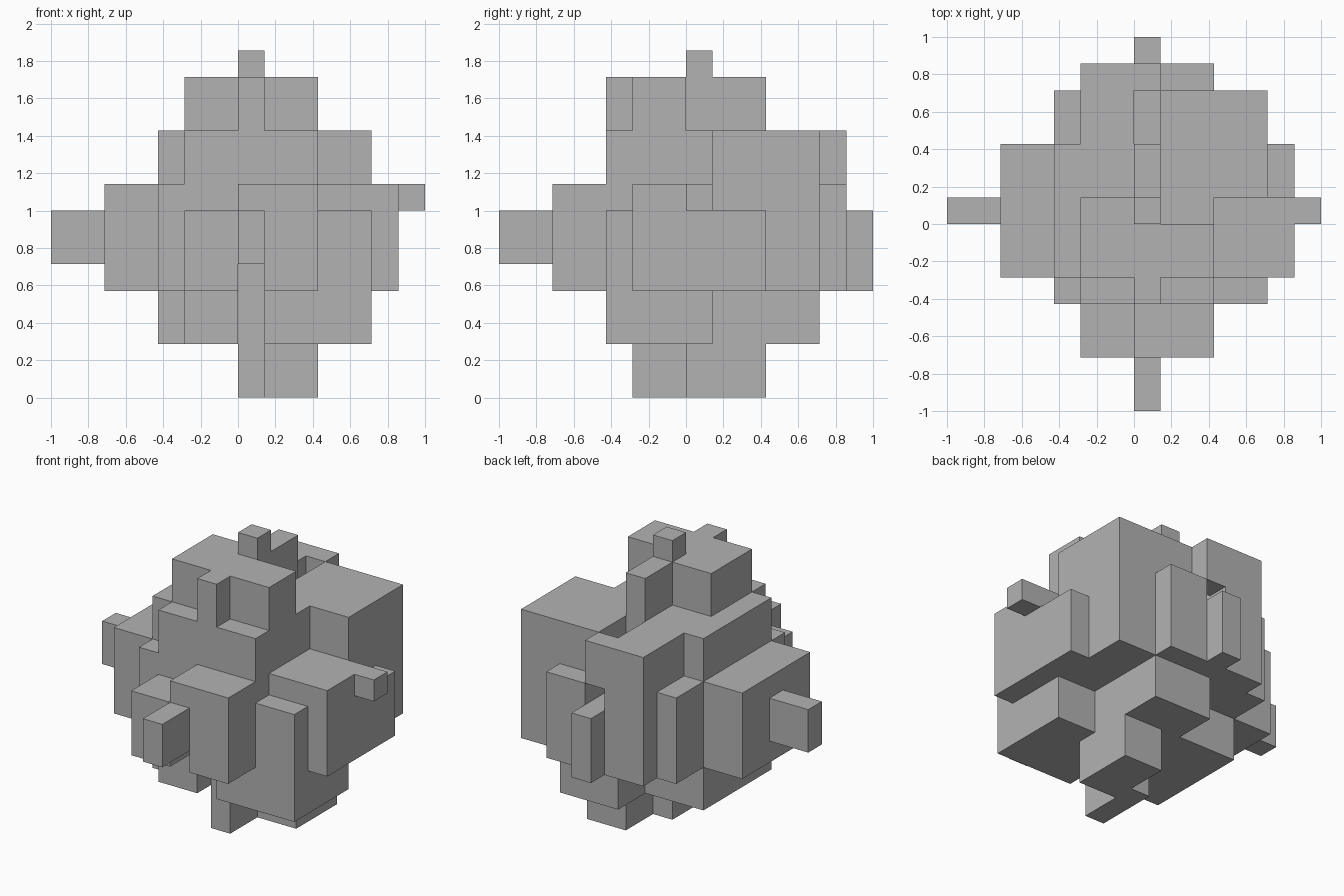
import bpy
import bmesh
from mathutils import Vector

UNIT = 1 / 7  # edge of one grid cell

start_cube = bpy.data.objects.get("Cube")
if start_cube:
    bpy.data.objects.remove(start_cube, do_unlink=True)

grey = bpy.data.materials.new("plain_grey")
grey.use_nodes = True
colour = (0.45, 0.45, 0.45, 1)
grey.diffuse_color = colour
grey.node_tree.nodes["Principled BSDF"].inputs["Base Color"].default_value = colour


def block(name, x, y, z):
    """Add a box spanning the given cell ranges on each axis."""
    low, high = (Vector(corner) * UNIT for corner in zip(x, y, z))
    bm = bmesh.new()
    bmesh.ops.create_cube(bm, size=1)
    for v in bm.verts:
        v.co = Vector([a if c < 0 else b for c, a, b in zip(v.co, low, high)])
    mesh = bpy.data.meshes.new(name)
    bm.to_mesh(mesh)
    bm.free()
    mesh.materials.append(grey)
    bpy.context.collection.objects.link(bpy.data.objects.new(name, mesh))


# Central mass
block("core", x=(-2, 3), y=(-2, 3), z=(2, 10))

# Pinwheel crown and its cap
block("crown_right_wing", x=(-2, 0), y=(-2, 1), z=(10, 12))
block("crown_spine", x=(0, 1), y=(-3, 3), z=(10, 12))
block("crown_left_wing", x=(1, 3), y=(-2, 0), z=(10, 12))
block("crown_cap", x=(0, 1), y=(0, 1), z=(12, 13))

# Front panels, leaving a slot low in the middle
block("front_top_panel", x=(-2, 3), y=(-3, -2), z=(8, 10))
block("front_right_panel", x=(-2, 0), y=(-3, -2), z=(2, 8))
block("front_right_ledge", x=(-3, -2), y=(-3, -2), z=(4, 8))
block("front_middle_panel", x=(0, 1), y=(-3, -2), z=(5, 8))
block("front_left_panel", x=(1, 3), y=(-3, -2), z=(2, 8))
block("front_left_ledge", x=(3, 5), y=(-3, -2), z=(2, 7))

# Front bumps and arm
block("front_right_bump", x=(-2, 0), y=(-5, -3), z=(4, 7))
block("front_middle_bump", x=(0, 1), y=(-5, -3), z=(5, 8))
block("front_left_bump", x=(1, 3), y=(-5, -3), z=(4, 8))
block("front_arm", x=(0, 1), y=(-7, -5), z=(5, 7))

# Large left back corner
block("corner_back", x=(1, 5), y=(3, 5), z=(4, 10))
block("corner_side", x=(3, 5), y=(1, 3), z=(4, 10))

# Back blocks around a sunken slot, and back arm
block("back_right_tower", x=(-2, 0), y=(3, 6), z=(4, 10))
block("back_bridge", x=(0, 1), y=(5, 6), z=(8, 10))
block("back_slot_floor", x=(0, 1), y=(3, 6), z=(4, 7))
block("back_left_step", x=(1, 3), y=(5, 6), z=(4, 8))
block("back_arm", x=(0, 1), y=(6, 7), z=(4, 7))

# Right side blocks and arm
block("right_wall", x=(-3, -2), y=(-2, 3), z=(2, 10))
block("right_back_step", x=(-3, -2), y=(3, 5), z=(4, 8))
block("right_bump", x=(-5, -3), y=(-2, 3), z=(4, 8))
block("right_arm", x=(-7, -5), y=(0, 1), z=(5, 7))

# Left side blocks and arm
block("left_bump", x=(3, 6), y=(-2, 1), z=(4, 8))
block("left_back_step", x=(5, 6), y=(1, 3), z=(4, 7))
block("left_arm", x=(6, 7), y=(0, 1), z=(7, 8))

# Lower tier and feet
block("lower_back", x=(0, 3), y=(3, 5), z=(2, 4))
block("lower_left", x=(3, 5), y=(-2, 1), z=(2, 4))
block("front_foot", x=(0, 1), y=(-2, 1), z=(0, 2))
block("back_foot", x=(1, 3), y=(0, 3), z=(0, 2))
